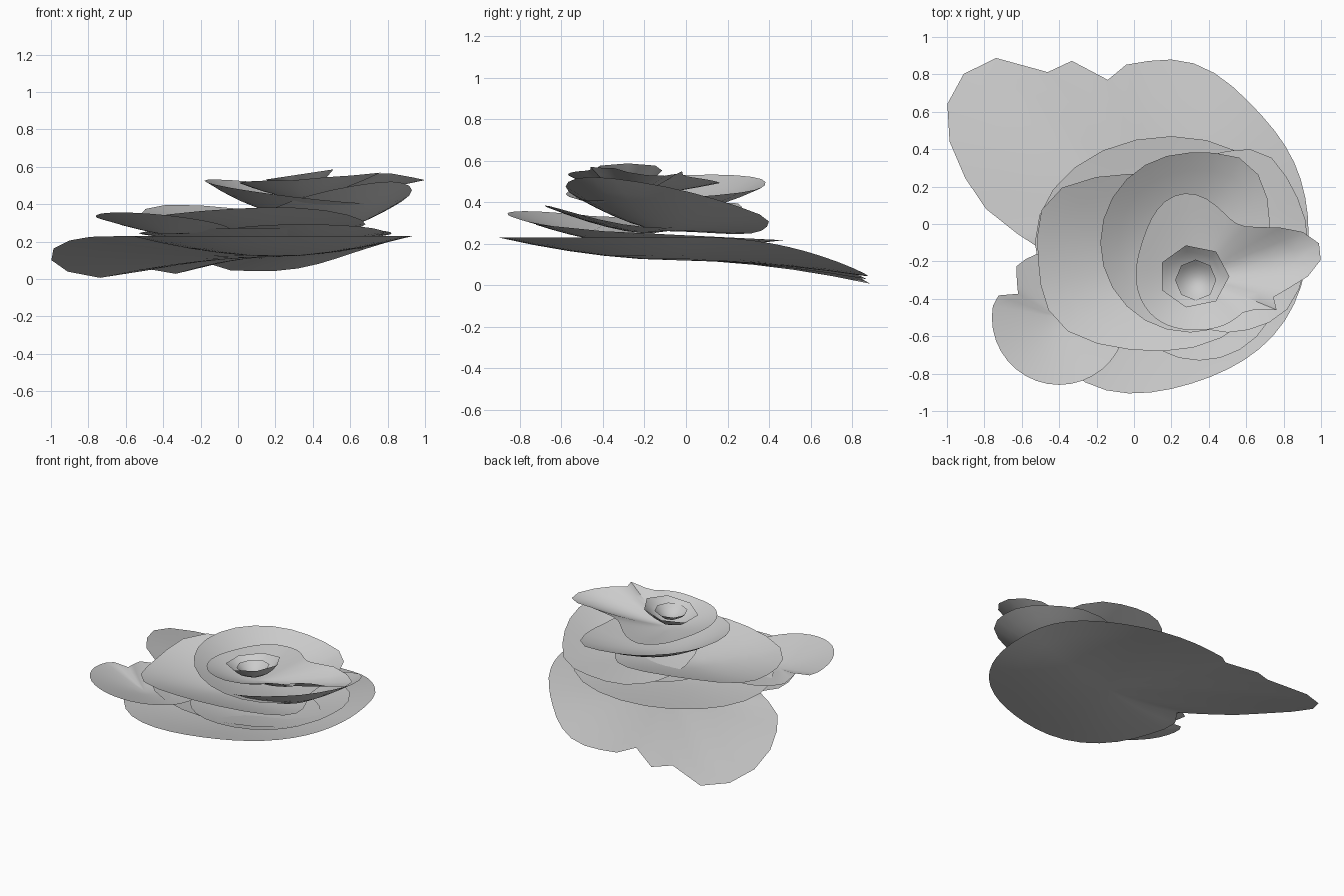
import bpy
import bmesh
from math import cos, sin, exp, radians
from mathutils import Vector

default_cube = bpy.data.objects.get("Cube")
if default_cube:
    bpy.data.objects.remove(default_cube, do_unlink=True)

# One plain grey for the whole bloom
grey = bpy.data.materials.new("petal grey")
grey.use_nodes = True
colour = (0.6, 0.6, 0.6, 1)
grey.diffuse_color = colour
grey.node_tree.nodes["Principled BSDF"].inputs["Base Color"].default_value = colour


def reach(angle, bumps):
    """Relative rim radius: one, plus soft lobes (or minus notches)."""
    total = 1
    for middle, width, amount in bumps:
        away = (angle - middle + 180) % 360 - 180
        total += amount * exp(-(away / width) ** 2)
    return total


def petal(name, base, radii, height, bumps=(), curl=1.5, sides=24, rings=5):
    """Thin cupped sheet that rises from a base point to an uneven rim."""
    base = Vector(base)
    offsets = []
    for side in range(sides):
        angle = 360 * side / sides
        size = reach(angle, bumps)
        dx = radii[0] * size * cos(radians(angle))
        dy = radii[1] * size * sin(radians(angle))
        rim_height = height(base.x + dx, base.y + dy)
        offsets.append(Vector((dx, dy, rim_height - base.z)))

    mesh = bpy.data.meshes.new(name)
    bm = bmesh.new()
    centre = bm.verts.new(base)
    previous = None
    for ring in range(1, rings + 1):
        t = ring / rings
        loop = [bm.verts.new(base + Vector((o.x * t, o.y * t, o.z * t ** curl)))
                for o in offsets]
        for i in range(sides):
            j = (i + 1) % sides
            if previous is None:
                bm.faces.new((centre, loop[i], loop[j]))
            else:
                bm.faces.new((previous[i], loop[i], loop[j], previous[j]))
        previous = loop
    bm.to_mesh(mesh)
    bm.free()

    mesh.materials.append(grey)
    item = bpy.data.objects.new(name, mesh)
    bpy.context.collection.objects.link(item)
    bpy.ops.object.select_all(action="DESELECT")
    item.select_set(True)
    bpy.context.view_layer.objects.active = item
    bpy.ops.object.shade_smooth_by_angle(angle=radians(40))


def drooping(x, y):
    """Level at the front, sagging to the ground at the back."""
    back = max(y, 0)
    return .23 - .25 * back ** 2 + .04 * x * back


def wing_height(x, y):
    """Rises along the wing, then dips at its tip."""
    return .5 + .1 * max(x - .3, 0) - .25 * max(x - .8, 0) - .05 * y


# Broad lowest petal with a long lobe and a torn back edge
petal("outer_petal", (.2, -.05, .12), (.78, .78), drooping, bumps=[
    (145, 27, .8),     # long lobe
    (88, 25, .18),     # back swell
    (238, 32, .18),    # front swell
    (0, 35, -.06),     # flatter left side
    (186, 7, -.2),     # side notch
    (112, 4, -.12),    # torn edge
    (127, 4, -.15),
], curl=1.8, sides=48)

# Small side petal at the front right of the bloom
petal("side_petal", (-.4, -.5, .24), (.36, .36),
      lambda x, y: .2 - .1 * x - .12 * y,
      bumps=[(147, 9, -.33)], curl=1.2, sides=36)

# Low petal that shows behind the middle layers
petal("back_petal", (.2, -.1, .17), (.73, .57),
      lambda x, y: .24 - .05 * y,
      bumps=[(0, 40, -.15)])

# Narrow front petal tucked under the middle one
petal("front_petal", (.35, -.3, .2), (.43, .43),
      lambda x, y: .22 - .1 * y)

# Wide middle petal, raised at the front and back
petal("middle_petal", (.15, -.2, .25), (.65, .48),
      lambda x, y: .31 + .3 * (y + .2) ** 2 - .15 * x * (y + .5),
      bumps=[(140, 25, .17), (222, 25, .1), (20, 50, -.25)])

# Left petal, climbing outward and toward the front
petal("left_petal", (.5, -.1, .26), (.43, .48),
      lambda x, y: .25 + .22 * x - .2 * y,
      bumps=[(65, 20, .1), (315, 20, .05)])

# Tall curled petal around the back of the heart
petal("curled_petal", (.3, -.1, .34), (.48, .48),
      lambda x, y: .51 - .12 * x + .06 * y,
      bumps=[(55, 20, .1), (0, 25, -.12)], curl=1.7)

# Upper petal with a wing that reaches out to the left
petal("upper_petal", (.33, -.28, .43), (.32, .32), wing_height, bumps=[
    (12, 23, 1.15),    # wing
    (100, 35, .4),     # back swell
    (337, 6, .35),     # small tip under the wing
    (270, 40, -.1),    # tight front
], sides=48)

# Cupped bud with a smaller petal curled inside it
petal("bud", (.32, -.28, .46), (.19, .17),
      lambda x, y: .51 + .15 * x, curl=2, sides=7)
petal("bud_heart", (.33, -.3, .48), (.11, .11),
      lambda x, y: .52 + .06 * x, curl=2, sides=8)
